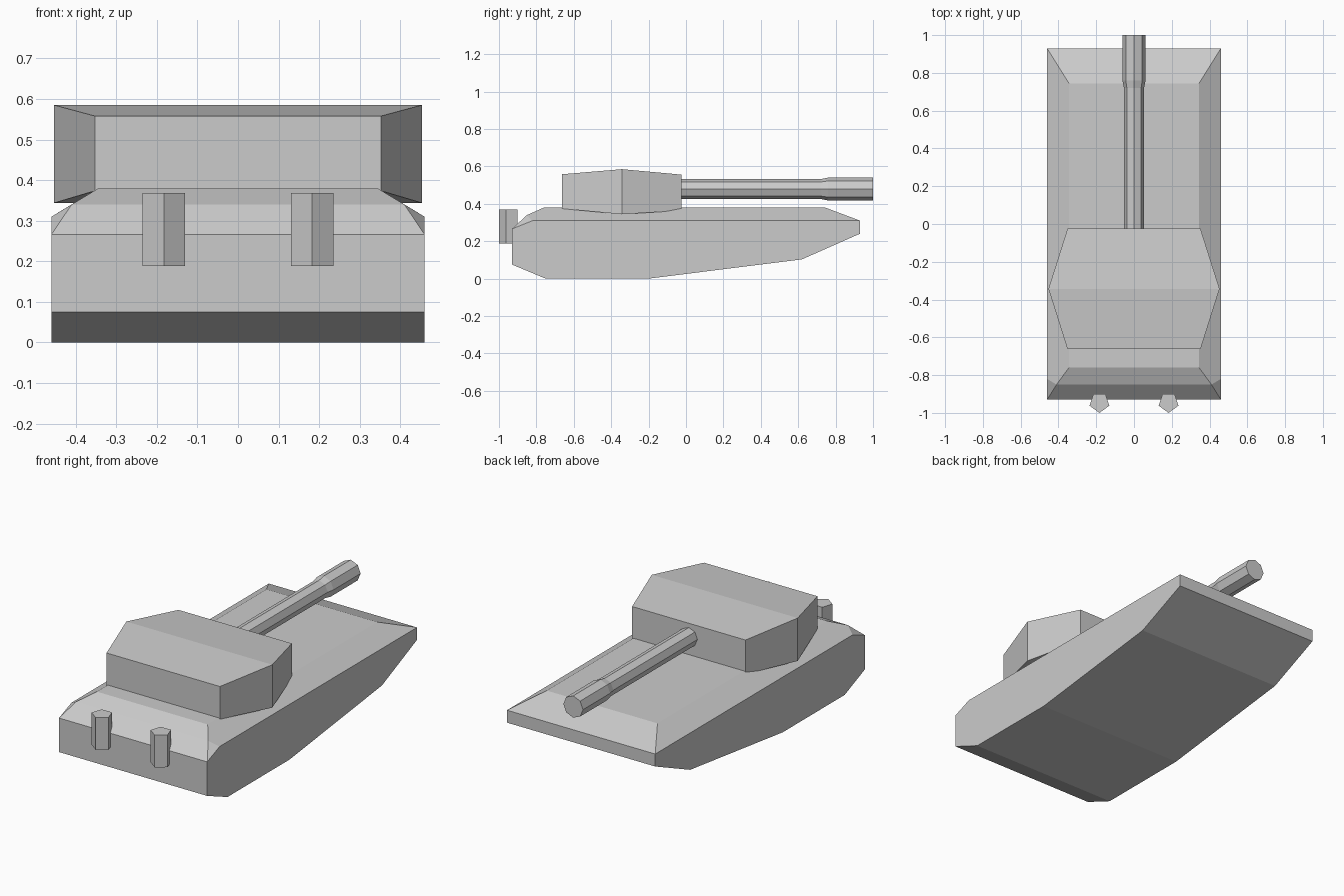
import bpy, bmesh
from math import radians, pi, sin, cos

if "Cube" in bpy.data.objects:
    bpy.data.objects.remove(bpy.data.objects["Cube"])


def finish(name, bm):
    bmesh.ops.recalc_face_normals(bm, faces=bm.faces)
    mesh = bpy.data.meshes.new(name)
    bm.to_mesh(mesh)
    bm.free()
    ob = bpy.data.objects.new(name, mesh)
    bpy.context.collection.objects.link(ob)
    return ob


def convex_body(name, half):
    """Faceted convex solid from the points of one half, mirrored in x."""
    bm = bmesh.new()
    for x, y, z in half:
        for s in (-1, 1):
            bm.verts.new((s * x, y, z))
    bmesh.ops.convex_hull(bm, input=bm.verts)
    bmesh.ops.dissolve_limit(bm, angle_limit=radians(1.5),
                             verts=bm.verts, edges=bm.edges)
    return finish(name, bm)


def lathe(name, rings, sides, place, phase=0.0):
    """Capped prism through (radius, position) rings."""
    bm = bmesh.new()
    loops = []
    for r, t in rings:
        loops.append([bm.verts.new(place(r * cos(phase + 2 * pi * i / sides),
                                         r * sin(phase + 2 * pi * i / sides), t))
                      for i in range(sides)])
    for a, b in zip(loops, loops[1:]):
        for i in range(sides):
            j = (i + 1) % sides
            bm.faces.new((a[i], a[j], b[j], b[i]))
    bm.faces.new(loops[0])
    bm.faces.new(loops[-1])
    return finish(name, bm)


# Hull: side profile at full width, plus the inset deck
side = [(-0.93, 0.075), (-0.75, 0), (-0.2, 0), (0.62, 0.103), (0.93, 0.24),
        (0.93, 0.31), (-0.82, 0.31), (-0.93, 0.266)]
deck = [(0.41, -0.85, 0.34), (0.344, -0.76, 0.38), (0.344, 0.744, 0.38)]
convex_body("hull", [(0.46, y, z) for y, z in side] + deck)

# Turret: hexagonal plan, ridged roof and keeled underside
convex_body("turret", [
    (0.352, -0.663, 0.558), (0.453, -0.343, 0.585), (0.352, -0.025, 0.556),
    (0.352, -0.663, 0.374), (0.453, -0.343, 0.344), (0.352, -0.025, 0.364)])

# Gun barrel with thicker muzzle
lathe("gun_barrel", [(0.053, -0.1), (0.053, 0.72), (0.061, 0.76), (0.061, 1.0)],
      8, lambda a, b, t: (a, t, 0.479 + b))

# Pair of five-sided upright pipes
for label, cx in (("left", -0.183), ("right", 0.183)):
    lathe("exhaust_pipe_" + label, [(0.055, 0.188), (0.055, 0.369)], 5,
          lambda a, b, t: (cx + a, -0.945 + b, t), -pi / 2)
